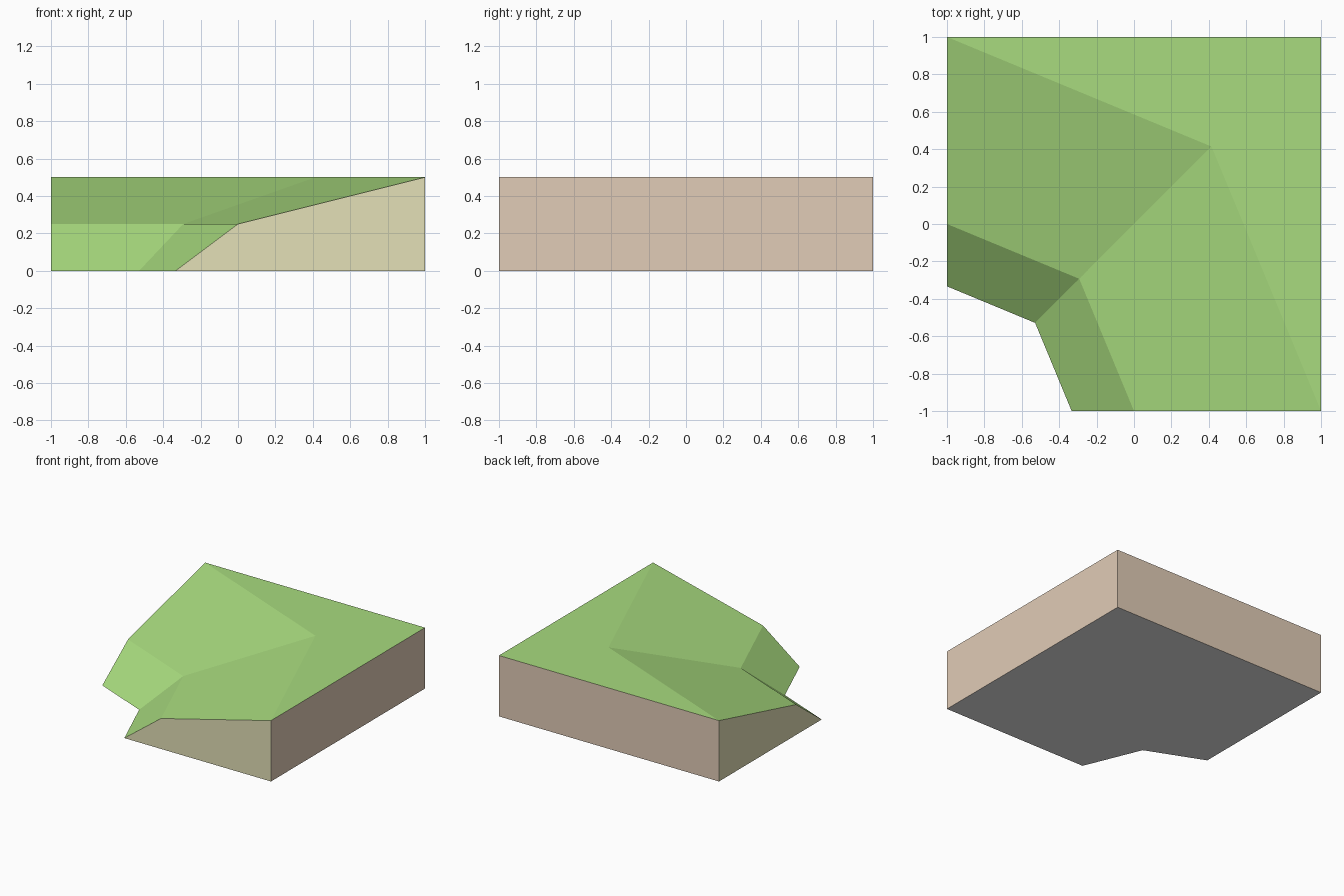
import bpy
import math
from mathutils import Vector

cube = bpy.data.objects.get("Cube")
if cube:
    bpy.data.objects.remove(cube, do_unlink=True)

HEIGHT = 0.5


def material(name, *rgb):
    """Flat material from display colour levels, converted to linear."""
    colour = [((c / 255 + 0.055) / 1.055) ** 2.4 for c in rgb] + [1]
    mat = bpy.data.materials.new(name)
    mat.use_nodes = True
    mat.diffuse_color = colour
    bsdf = next(n for n in mat.node_tree.nodes if n.type == "BSDF_PRINCIPLED")
    bsdf.inputs["Base Color"].default_value = colour
    return mat


def part(name, mat, polygons):
    """Flat-shaded object from polygons that share corners."""
    corners = []
    faces = []
    for polygon in polygons:
        face = []
        for p in polygon:
            key = tuple(p)
            if key not in corners:
                corners.append(key)
            face.append(corners.index(key))
        faces.append(face)
    mesh = bpy.data.meshes.new(name)
    mesh.from_pydata(corners, [], faces)
    mesh.materials.append(mat)
    obj = bpy.data.objects.new(name, mesh)
    bpy.context.collection.objects.link(obj)
    return obj


def contour(radius, z):
    """Two-segment quarter arc around the cut-away front corner."""
    angles = (math.pi / 2, math.pi / 4, 0)
    return [Vector((round(radius * math.cos(a) - 1, 4),
                    round(radius * math.sin(a) - 1, 4), z)) for a in angles]


grass = material("grass green", 168, 219, 126)
earth = material("earth tan", 225, 204, 183)
cut = material("cut khaki", 227, 224, 183)
pale = material("pale grey", 231, 231, 231)

# Contours of the hillside and the square block corners
foot = contour(2 / 3, 0)
ledge = contour(1, HEIGHT / 2)
crest = contour(2, HEIGHT)
front, back, side = [Vector((x, y, 0)) for x, y in ((1, -1), (1, 1), (-1, 1))]
up = Vector((0, 0, HEIGHT))

# Grass: two bands of slope and the level top
slopes = [(low[k], low[k + 1], high[k + 1], high[k])
          for low, high in ((foot, ledge), (ledge, crest)) for k in range(2)]
part("grass_surface", grass, slopes + [crest + [back + up]])

# Full-height outer walls
part("earth_walls", earth,
     [(a, b, b + up, a + up) for a, b in ((front, back), (back, side))])

# Profiled end walls that follow the slope
part("cut_ends", cut, [(foot[2], front, crest[2], ledge[2]),
                       (foot[0], ledge[0], crest[0], side)])

# Underside
part("underside", pale, [(foot + [front, back, side])[::-1]])
